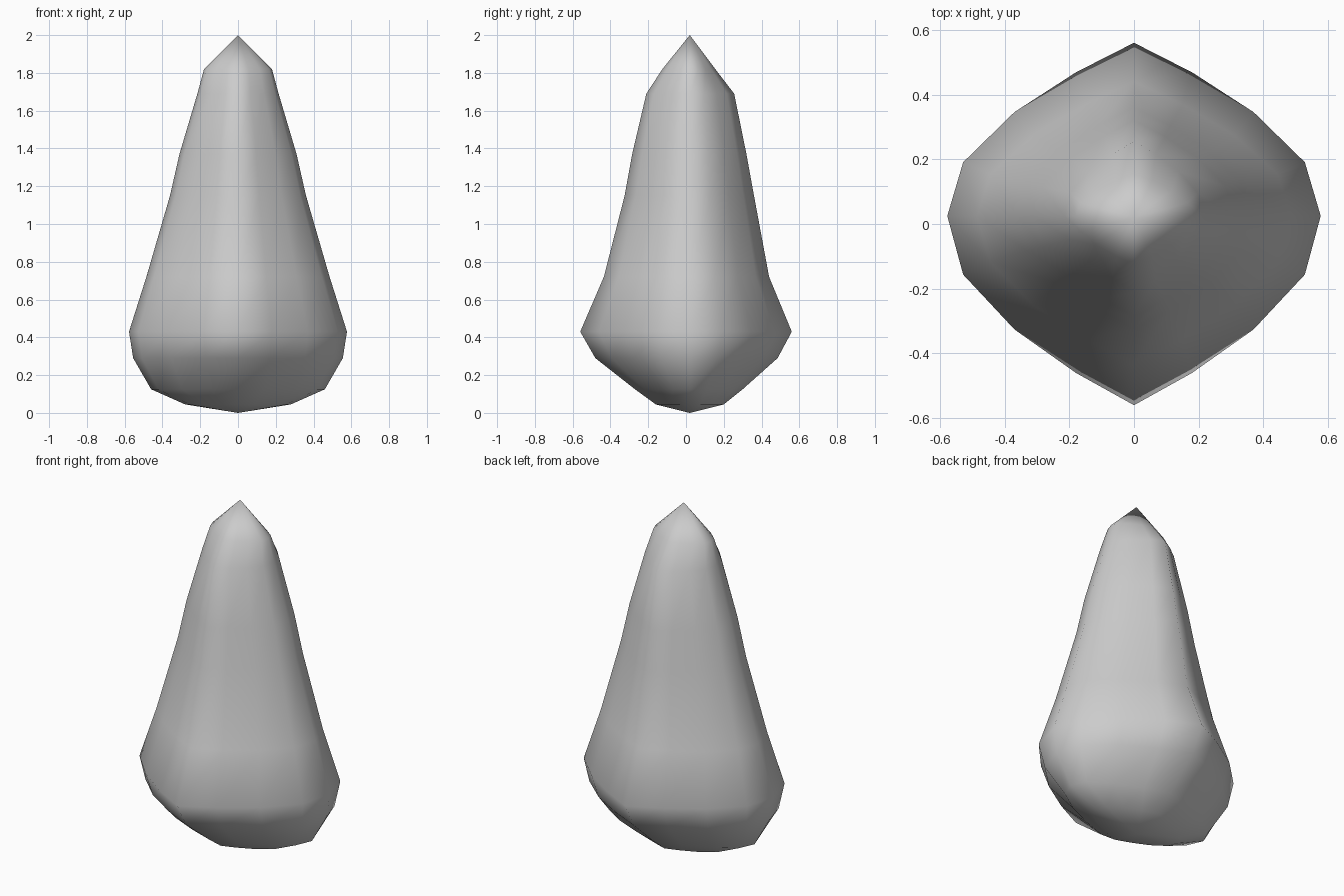
import bpy, bmesh

if "Cube" in bpy.data.objects:
    bpy.data.objects.remove(bpy.data.objects["Cube"], do_unlink=True)

# One quarter of the unit cross-section, from side to ridge
QUARTER = [(1, 0), (.915, .31), (.64, .6), (.31, .83), (0, 1)]
# Rings: height, half width, front y, back y
RINGS = [(.045, .28, -.16, .2), (.125, .46, -.27, .3), (.29, .555, -.48, .485),
         (.43, .577, -.56, .56), (.72, .485, -.435, .44), (1.15, .36, -.325, .36),
         (1.37, .31, -.285, .32), (1.69, .215, -.21, .255), (1.82, .18, -.125, .155)]


def section():
    """Mirror the quarter into a closed loop of sixteen points."""
    half = QUARTER + [(-x, y) for x, y in QUARTER[-2::-1]]
    return half + [(x, -y) for x, y in half[-2:0:-1]]


# Tapered stone body, skinned ring by ring
bm = bmesh.new()
loops = []
for z, width, front, back in RINGS:
    mid = .025
    loops.append([bm.verts.new((x * width, mid + y * (back - mid if y > 0 else mid - front), z))
                  for x, y in section()])
for low, high in zip(loops, loops[1:]):
    for i in range(len(low)):
        j = (i + 1) % len(low)
        bm.faces.new((low[i], low[j], high[j], high[i]))

# Pointed tip and shallow base
for ring, height in ((loops[0], .0), (loops[-1], 2.0)):
    pole = bm.verts.new((0, .02, height))
    for i in range(len(ring)):
        bm.faces.new((ring[i], ring[(i + 1) % len(ring)], pole))
bmesh.ops.recalc_face_normals(bm, faces=bm.faces)
for face in bm.faces:
    face.smooth = True

mesh = bpy.data.meshes.new("stone_body")
bm.to_mesh(mesh)
bm.free()
body = bpy.data.objects.new("stone_body", mesh)
bpy.context.collection.objects.link(body)

# Plain grey surface
grey = bpy.data.materials.new("stone_grey")
grey.use_nodes = True
colour = (.6, .6, .6, 1)
grey.diffuse_color = colour
grey.node_tree.nodes["Principled BSDF"].inputs["Base Color"].default_value = colour
mesh.materials.append(grey)
